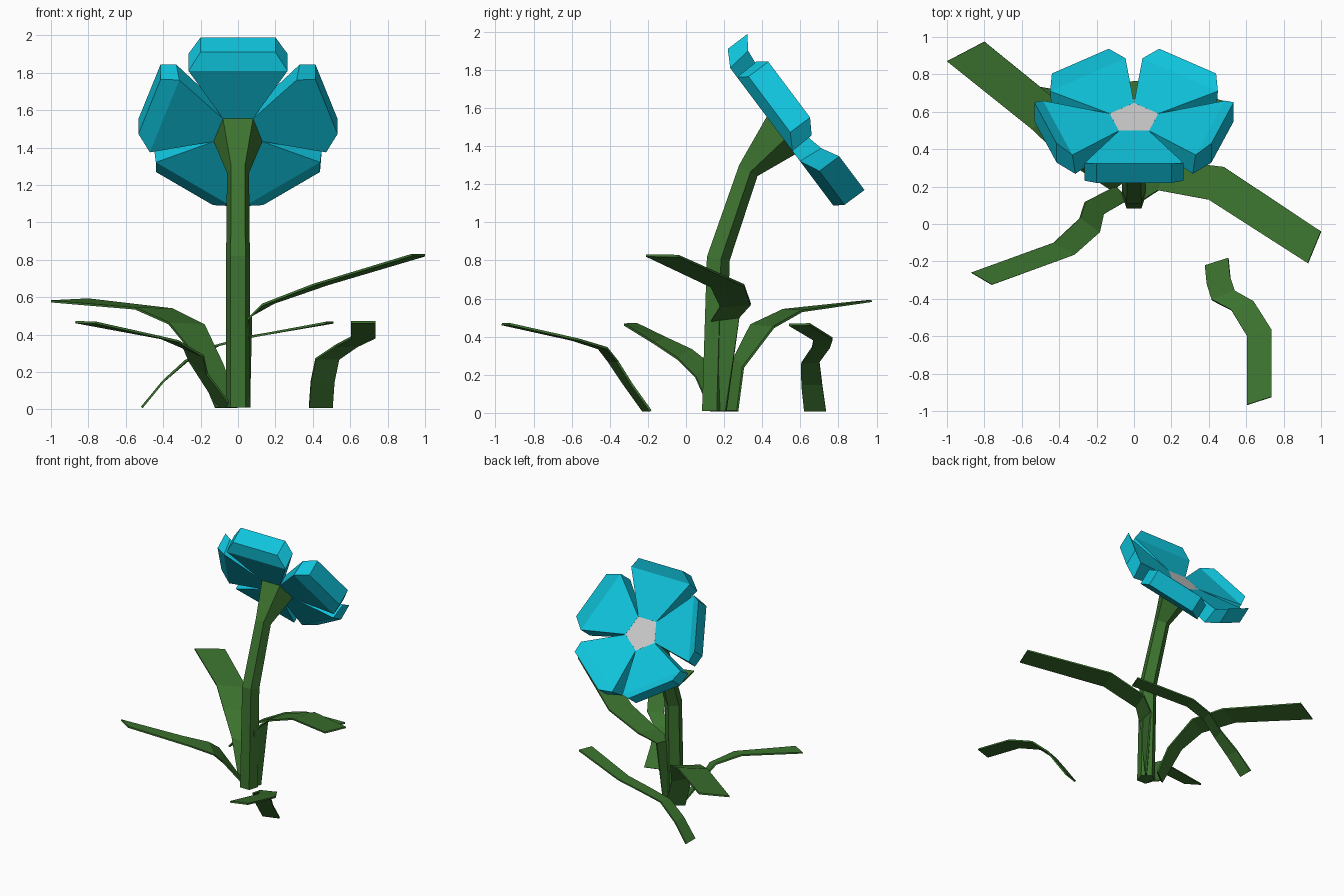
import bpy, bmesh, math
from mathutils import Vector


def material(name, rgb):
    m = bpy.data.materials.new(name)
    m.diffuse_color = (*rgb, 1)
    return m


GREEN = material("leaf_green", (0.045, 0.17, 0.028))
BLUE = material("petal_blue", (0.005, 0.56, 0.73))


def loft(name, rings, mat=None):
    """Capped solid through rings with equal point counts."""
    bm = bmesh.new()
    loops = [[bm.verts.new(p) for p in ring] for ring in rings]
    n = len(loops[0])
    for a, b in zip(loops, loops[1:]):
        for i in range(n):
            j = (i + 1) % n
            bm.faces.new((a[i], a[j], b[j], b[i]))
    bm.faces.new(loops[0][::-1])
    bm.faces.new(loops[-1])
    bmesh.ops.recalc_face_normals(bm, faces=bm.faces)
    me = bpy.data.meshes.new(name)
    bm.to_mesh(me)
    bm.free()
    ob = bpy.data.objects.new(name, me)
    bpy.context.collection.objects.link(ob)
    if mat:
        me.materials.append(mat)
    return ob


def pentagon(y, z, r, tilt):
    """Pentagon ring, flat edge to the front, normal leaning towards +y."""
    up = Vector((0, -math.cos(tilt), math.sin(tilt)))
    pts = []
    for k in range(5):
        a = math.radians(36 + 72 * k)
        pts.append(Vector((r * math.sin(a), y, z)) + up * r * math.cos(a))
    return pts


# Stem, flaring into the back of the flower
TILT = math.atan2(0.8, 0.6)
loft("stem", [pentagon(0.14, 0.01, 0.069, 0),
              pentagon(0.163, 0.81, 0.067, 0.17),
              pentagon(0.322, 1.275, 0.062, 0.54),
              pentagon(0.49, 1.466, 0.137, TILT)], GREEN)

# Flower centre
NORMAL = Vector((0, 0.8, 0.6))
UP = Vector((0, -0.6, 0.8))
CENTRE = Vector((0, 0.49, 1.466))
back = pentagon(0.49, 1.466, 0.137, TILT)
loft("flower_centre", [back, [p + NORMAL * 0.094 for p in back]])

# Petals: (half width, radius and height at back, radius and height at front)
PROFILE = [(0.0805, 0.111, 0.0, 0.111, 0.094),
           (0.265, 0.43, 0.0, 0.447, 0.13),
           (0.20, 0.518, 0.05, 0.519, 0.18)]
for k, size in enumerate((1.0, 0.96, 0.94, 0.94, 0.96)):
    a = math.radians(72 * k)
    out = Vector((math.sin(a), 0, 0)) + UP * math.cos(a)
    side = Vector((math.cos(a), 0, 0)) - UP * math.sin(a)
    rings = []
    for i, (w, rb, nb, rf, nf) in enumerate(PROFILE):
        s = size if i else 1
        rings.append([CENTRE + side * x * s + out * r * s + NORMAL * n
                      for x, r, n in ((-w, rb, nb), (w, rb, nb),
                                      (w, rf, nf), (-w, rf, nf))])
    loft(f"petal_{k + 1}", rings, BLUE)


def leaf(name, stations, thick=0.012):
    """Ribbon leaf; each station holds its two edge points."""
    pairs = [(Vector(s[:3]), Vector(s[3:])) for s in stations]
    mids = [(a + b) / 2 for a, b in pairs]
    rings = []
    for i, (a, b) in enumerate(pairs):
        run = mids[min(i + 1, len(mids) - 1)] - mids[max(i - 1, 0)]
        n = run.cross(b - a).normalized() * thick / 2
        rings.append([a + n, b + n, b - n, a - n])
    loft(name, rings, GREEN)


# Leaves growing from the stem
leaf("leaf_back_left", [(-0.12, 0.18, 0.01, 0.0, 0.27, 0.01),
                        (-0.24, 0.26, 0.30, -0.08, 0.30, 0.24),
                        (-0.37, 0.34, 0.46, -0.18, 0.46, 0.45),
                        (-0.55, 0.51, 0.54, -0.35, 0.61, 0.535),
                        (-1.0, 0.87, 0.578, -0.80, 0.975, 0.588)])
leaf("leaf_right", [(0.0, 0.14, 0.01, 0.06, 0.21, 0.01),
                    (0.05, 0.13, 0.48, 0.07, 0.28, 0.50),
                    (0.13, 0.18, 0.56, 0.19, 0.34, 0.57),
                    (0.40, 0.13, 0.665, 0.48, 0.305, 0.67),
                    (0.93, -0.21, 0.826, 1.0, -0.04, 0.824)])
leaf("leaf_front_left", [(-0.10, 0.20, 0.01, -0.03, 0.13, 0.01),
                         (-0.26, 0.12, 0.26, -0.165, 0.05, 0.19),
                         (-0.29, 0.03, 0.33, -0.185, -0.045, 0.285),
                         (-0.43, -0.10, 0.39, -0.32, -0.165, 0.365),
                         (-0.87, -0.26, 0.467, -0.76, -0.325, 0.464)])

# Separate leaves growing from the ground
leaf("ground_leaf_front", [(0.38, -0.225, 0.01, 0.505, -0.185, 0.01),
                           (0.39, -0.325, 0.15, 0.515, -0.285, 0.15),
                           (0.415, -0.405, 0.27, 0.54, -0.36, 0.27),
                           (0.52, -0.46, 0.34, 0.64, -0.415, 0.34),
                           (0.605, -0.60, 0.385, 0.735, -0.565, 0.385),
                           (0.605, -0.967, 0.466, 0.735, -0.925, 0.466)])
leaf("ground_leaf_back", [(-0.515, 0.62, 0.01, -0.515, 0.735, 0.01),
                          (-0.40, 0.605, 0.15, -0.40, 0.715, 0.15),
                          (-0.28, 0.605, 0.26, -0.26, 0.70, 0.27),
                          (-0.12, 0.66, 0.34, -0.10, 0.755, 0.345),
                          (0.05, 0.67, 0.385, 0.07, 0.77, 0.39),
                          (0.47, 0.54, 0.463, 0.51, 0.65, 0.465)])
